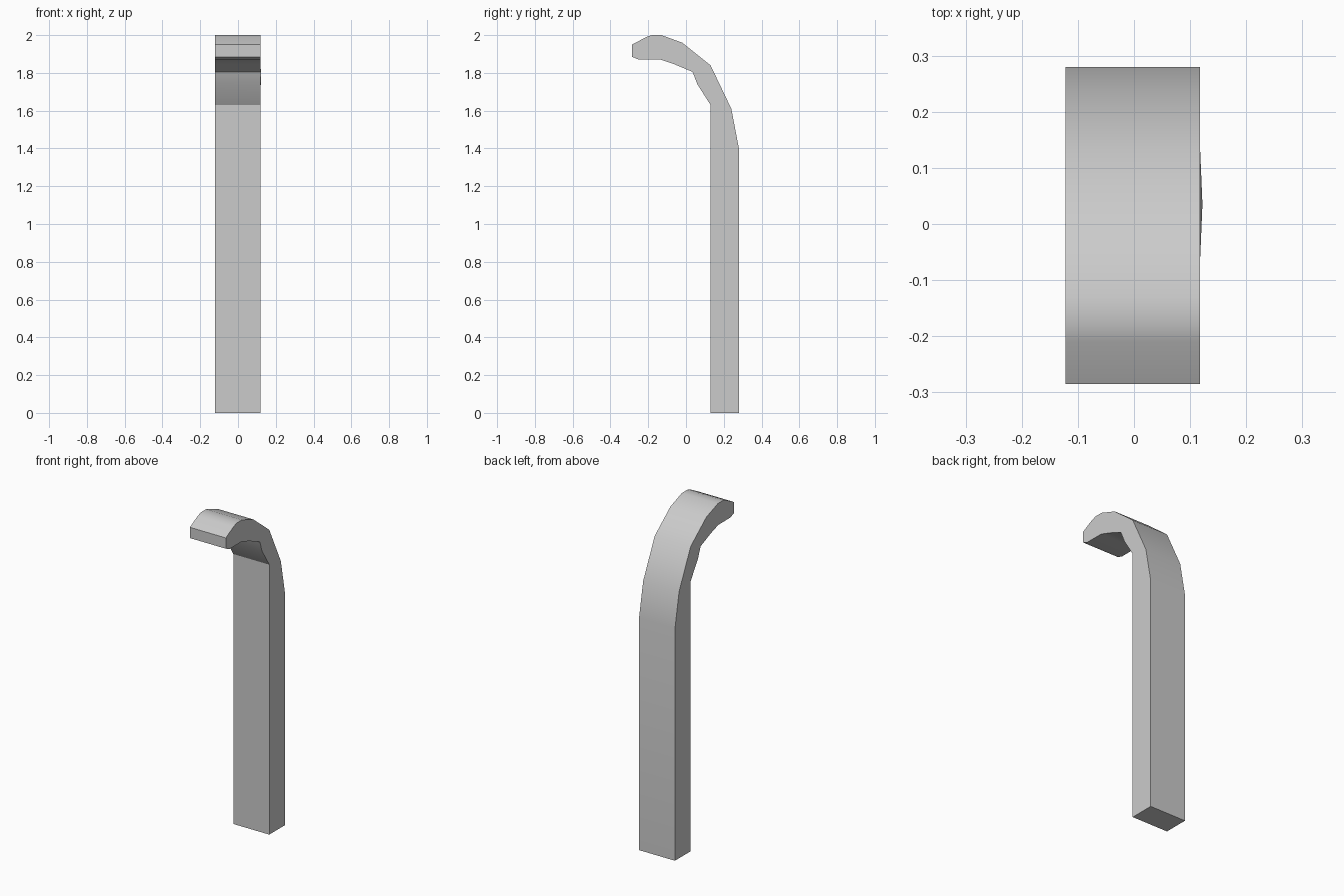
import bpy
import bmesh

cube = bpy.data.objects.get("Cube")
if cube:
    bpy.data.objects.remove(cube, do_unlink=True)

# Plain grey material
GREY = (0.6, 0.6, 0.6, 1.0)
grey = bpy.data.materials.new("plain_grey")
grey.use_nodes = True
grey.diffuse_color = GREY
grey.node_tree.nodes["Principled BSDF"].inputs["Base Color"].default_value = GREY

# Side profile (y, z): up the back, over the hook, down the inner side
outer = [(0.28, 0), (0.28, 1.4), (0.24, 1.61), (0.13, 1.84), (-0.02, 1.96),
         (-0.13, 2.0), (-0.18, 2.0), (-0.21, 1.99), (-0.285, 1.95)]
inner = [(-0.285, 1.885), (-0.25, 1.87), (-0.135, 1.87), (-0.06, 1.845),
         (0.035, 1.805), (0.06, 1.74), (0.13, 1.63), (0.13, 1.43), (0.13, 0)]
profile = outer + inner
bend = profile.index((0.035, 1.805))

# Bar with a hooked top, spanned between two copies of the profile
bm = bmesh.new()
right = [bm.verts.new((-0.122, y, z)) for y, z in profile]
left = [bm.verts.new((0.118, y, z)) for y, z in profile]
left[bend].co.x = 0.122  # slight bulge at the inner bend
bm.faces.new(right)
bm.faces.new(left)
count = len(profile)
for i in range(count):
    j = (i + 1) % count
    bm.faces.new((right[i], right[j], left[j], left[i]))
bmesh.ops.recalc_face_normals(bm, faces=bm.faces)

mesh = bpy.data.meshes.new("hooked_bar")
bm.to_mesh(mesh)
bm.free()
mesh.materials.append(grey)
bar = bpy.data.objects.new("hooked_bar", mesh)
bpy.context.collection.objects.link(bar)

# Smooth the curve while keeping the corners sharp
bpy.ops.object.select_all(action="DESELECT")
bar.select_set(True)
bpy.context.view_layer.objects.active = bar
bpy.ops.object.shade_smooth_by_angle(angle=0.5236)
